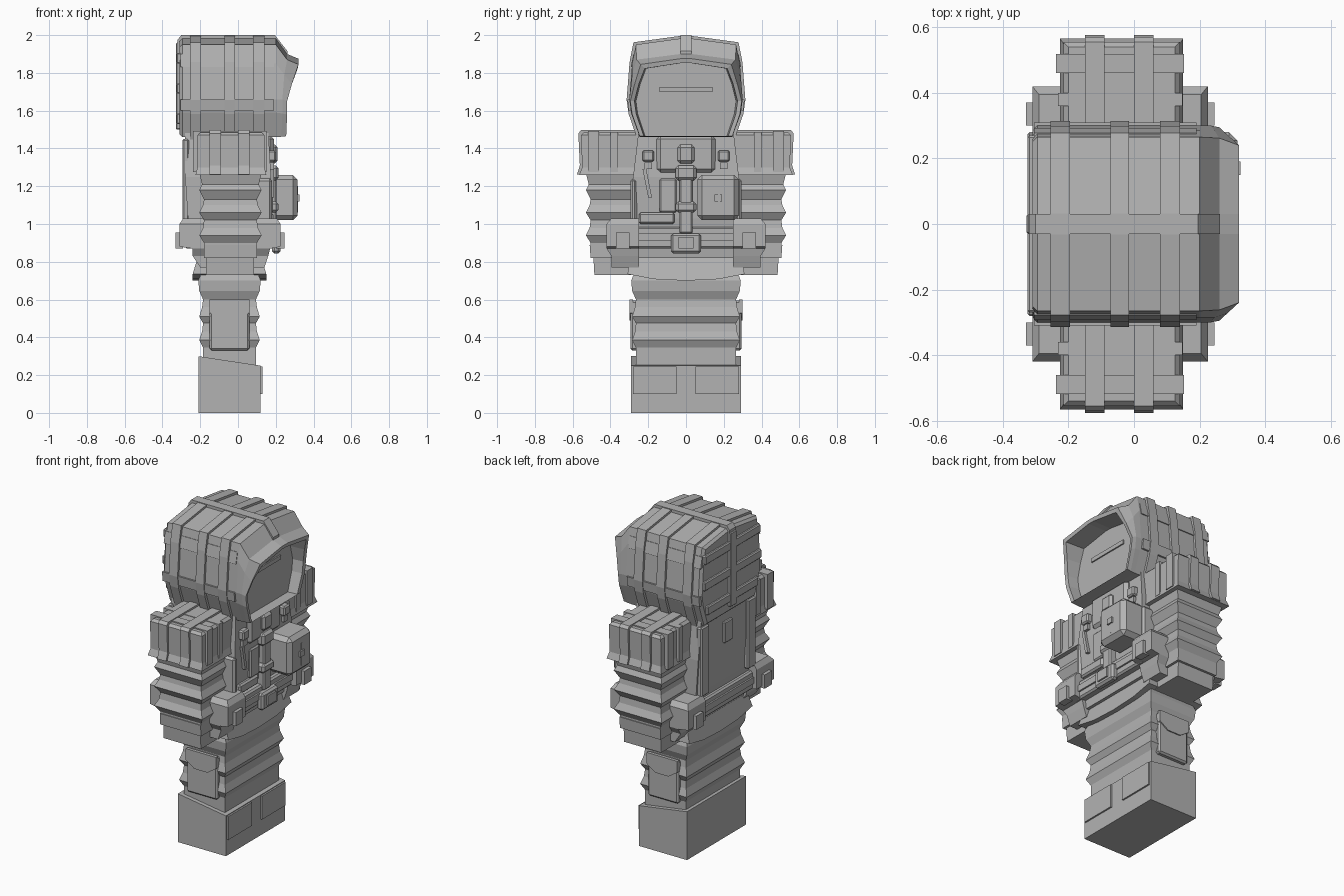
import bpy, bmesh, math
from mathutils import Vector

grey = bpy.data.materials.new("plain_grey")
grey.diffuse_color = (0.45, 0.45, 0.45, 1)


def loft(name, rings):
    """Solid skinned through rings that share one point count."""
    bm = bmesh.new()
    vs = [[bm.verts.new(p) for p in r] for r in rings]
    n = len(rings[0])
    for a, b in zip(vs, vs[1:]):
        for i in range(n):
            j = (i + 1) % n
            bm.faces.new((a[i], a[j], b[j], b[i]))
    bm.faces.new(vs[0][::-1])
    bm.faces.new(vs[-1])
    bmesh.ops.recalc_face_normals(bm, faces=bm.faces)
    me = bpy.data.meshes.new(name)
    bm.to_mesh(me)
    bm.free()
    me.materials.append(grey)
    ob = bpy.data.objects.new(name, me)
    bpy.context.collection.objects.link(ob)
    return ob


def stack(name, rows):
    """Rectangular sections (z, x0, x1, y0, y1) stacked upward."""
    return loft(name, [[(x0, y0, z), (x1, y0, z), (x1, y1, z), (x0, y1, z)]
                       for z, x0, x1, y0, y1 in rows])


def box(name, x0, x1, y0, y1, z0, z1, bevel=0):
    ob = stack(name, [(z0, x0, x1, y0, y1), (z1, x0, x1, y0, y1)])
    if bevel:
        m = ob.modifiers.new("bevel", "BEVEL")
        m.width, m.segments = bevel, 1
    return ob


def pair(name, x0, x1, y0, y1, z0, z1, bevel=0):
    box(name + "_left", x0, x1, y0, y1, z0, z1, bevel)
    box(name + "_right", x0, x1, -y1, -y0, z0, z1, bevel)


# Boots: block with a top that slopes down toward the toes
loft("boots", [[(-.21, y, 0), (.12, y, 0), (.12, y, .25), (-.21, y, .30)] for y in (-.29, .29)])
pair("toe_plate", .11, .13, .05, .28, .10, .245)

# Trouser bellows
rows = [(.24, 0), (.345, .0), (.385, .02), (.43, .005), (.475, .0), (.51, .02),
        (.56, .005), (.60, .0), (.645, .02), (.70, .025), (.74, .01)]
stack("trousers", [(z, -.185 - o, .095 + o, -.265 - o, .265 + o) for z, o in rows])

# Thigh pockets with flaps
pair("thigh_pocket", -.15, .06, .25, .293, .33, .595, .01)
for s in (-1, 1):
    loft("pocket_flap", [[(x, s * y, z) for x, z in
         ((-.15, .6), (.06, .6), (.06, .53), (0, .49), (-.09, .49), (-.15, .53))] for y in (.28, .30)])

# Jacket skirt with a hem dipping in the middle
hem = [-.31, -.17, 0, .17, .31]
dip = [.735, .708, .70, .708, .735]
def skirt_ring(x, w, top):
    return ([(x, y * w, z) for y, z in zip(hem, dip)] +
            [(x * .8 - .01, y * .93, top) for y in reversed(hem)])
loft("jacket_skirt", [skirt_ring(-.24, 1, .86), skirt_ring(.15, 1, .86)])

# Torso
stack("torso", [(.82, -.22, .14, -.27, .27), (1.03, -.265, .165, -.28, .28),
                (1.25, -.28, .175, -.28, .28), (1.50, -.28, .16, -.25, .25)])

# Belt, buckle and belt pods
box("belt", -.28, .19, -.30, .30, .87, .985, .01)
box("belt_ridge", -.29, .20, -.26, .26, .91, .95)
box("buckle", .18, .225, -.08, .08, .845, .95, .012)
box("buckle_centre", .2, .235, -.04, .04, .87, .93)
for s in (-1, 1):
    ys = sorted((s * .25, s * .395))
    yo = sorted((s * .25, s * .42))
    stack("hip_pouch", [(.77, -.20, .14, *ys), (.83, -.24, .16, *ys), (.87, -.24, .17, *yo),
                        (.88, -.31, .225, *yo), (1.00, -.31, .225, *yo), (1.03, -.29, .205, *ys)])
pair("front_belt_pod", .2, .245, .30, .37, .87, .955)
pair("rear_belt_pod", -.33, -.29, .30, .37, .87, .955)

# Chest gear: control unit, central valve column, collar, clips and hoses
box("control_unit", .15, .315, .06, .28, 1.02, 1.26, .025)
box("control_knob", .30, .325, .15, .19, 1.12, 1.155)
box("control_slot", .30, .318, .17, .18, 1.06, 1.2)
box("valve_column", .15, .205, -.035, .035, .95, 1.31, .008)
box("valve_upper", .15, .215, -.055, .055, 1.23, 1.31, .015)
box("valve_lower", .15, .215, -.055, .055, 1.06, 1.12, .015)
box("collar_plate", .14, .19, -.155, .155, 1.27, 1.47, .02)
box("collar_knob", .16, .21, -.045, .045, 1.32, 1.42, .015)
pair("strap_clip", .15, .2, .17, .23, 1.33, 1.39, .008)
pair("strap_clip_low", .15, .19, .18, .22, 1.29, 1.325)
box("chest_pocket", .15, .188, -.25, -.06, 1.0, 1.06, .01)
box("chest_panel", .15, .185, -.14, -.05, 1.06, 1.24, .008)
loft("hose", [[(x, -.23 + d, 1.29), (x, -.20 + d, 1.14), (x, -.18 + d, 1.14), (x, -.21 + d, 1.29)]
              for x, d in ((.15, 0), (.19, 0))])
pair("side_bag", -.10, .18, .26, .295, 1.0, 1.24, .012)

# Back panel with raised edges and a small plate
pair("back_edge", -.295, -.26, .19, .27, 1.02, 1.45, .008)
box("back_plate", -.295, -.27, -.04, .04, 1.27, 1.40, .005)

# Arms: bellows sleeve, cuff and strapped shoulder cap
sleeve = [(.84, .0), (.90, .0), (.94, .025), (.98, .005), (1.02, .0), (1.06, .025), (1.10, .005),
          (1.13, .0), (1.18, .025), (1.21, .01), (1.29, .03)]
for s in (-1, 1):
    def span(o, s=s):
        return sorted((s * .25, s * o))
    stack("sleeve", [(z, -.18 - o, .10 + o, *span(.505 + o)) for z, o in sleeve])
    stack("cuff", [(.73, -.17, .085, *span(.485)), (.82, -.17, .085, *span(.49)),
                   (.82, -.18, .10, *span(.505)), (.89, -.18, .10, *span(.51))])
    stack("shoulder_cap", [(1.26, -.225, .15, *span(.565)), (1.30, -.215, .14, *span(.55)),
                           (1.47, -.215, .14, *span(.555)), (1.485, -.20, .125, *span(.54))])
    for x in (-.15, 0):
        stack("shoulder_strap", [(1.262, x, x + .06, *span(.577)), (1.31, x, x + .06, *span(.562)),
                                 (1.48, x, x + .06, *span(.57)), (1.497, x, x + .06, *span(.555))])
    box("shoulder_band", -.238, .152, *sorted((s * .46, s * .518)), 1.275, 1.492)
    box("shoulder_band_inner", -.232, .148, *sorted((s * .36, s * .40)), 1.275, 1.488)

# Hood: half outline (y, z), mirrored into a full ring
half = [(.03, 1.982), (.265, 1.95), (.285, 1.85), (.30, 1.66), (.29, 1.59), (.245, 1.46)]
def ring(pts):
    return [tuple(p) for p in pts] + [(x, -y, z) for x, y, z in reversed(pts)]
def hood_ring(x, grow=0):
    ky, kz = 1 + grow / .29, 1 + grow / .27
    return ring([(x, y * ky, 1.72 + (z - 1.72) * kz) for y, z in half])

# Hood shell flares into a brim, then folds back to the recessed face
rim = [(.32, .03, 1.875), (.32, .24, 1.845), (.285, .272, 1.74), (.26, .295, 1.65),
       (.26, .285, 1.58), (.255, .245, 1.465)]
inner = [(x - .004, max(y - .022, .02), z - (.022 if i < 2 else 0)) for i, (x, y, z) in enumerate(rim)]
mid = [(.26, .03, 1.90), (.26, .262, 1.87), (.245, .285, 1.79), (.235, .30, 1.66),
       (.235, .29, 1.585), (.23, .245, 1.462)]
face = [(.19, y * .97, z) for x, y, z in inner]
loft("hood", [hood_ring(-.31, -.015), hood_ring(-.295), hood_ring(.20), ring(mid),
              ring(rim), ring(inner), ring(face)])
box("face_slot", .18, .198, -.14, .14, 1.70, 1.725)

# Hood straps over the top and sides
for x0, x1 in ((-.255, -.195), (-.072, -.015), (.08, .14)):
    loft("hood_strap", [hood_ring(x0, .014), hood_ring(x1, .014)])
# Ridge strap along the crown, down the brim
loft("crown_strap", [[(x, y, z) for x, z in
     ((-.32, 1.9), (-.32, 1.975), (-.30, 2), (.195, 2), (.262, 1.915), (.262, 1.88), (.19, 1.94))]
     for y in (-.03, .03)])
# Side bands between the straps
for s in (-1, 1):
    for z0, z1, a, b in ((1.83, 1.90, .287, .272), (1.60, 1.66, .297, .304)):
        loft("side_band", [[(x, s * .24, z0), (x, s * (a + .006), z0),
                            (x, s * (b + .006), z1), (x, s * .24, z1)] for x in (-.305, .19)])
# Back bands
for z, w in ((1.53, .25), (1.69, .28), (1.85, .27)):
    box("back_band", -.325, -.29, -w, w, z, z + .055, .006)
box("back_spine", -.328, -.29, -.03, .03, 1.50, 1.96, .005)
